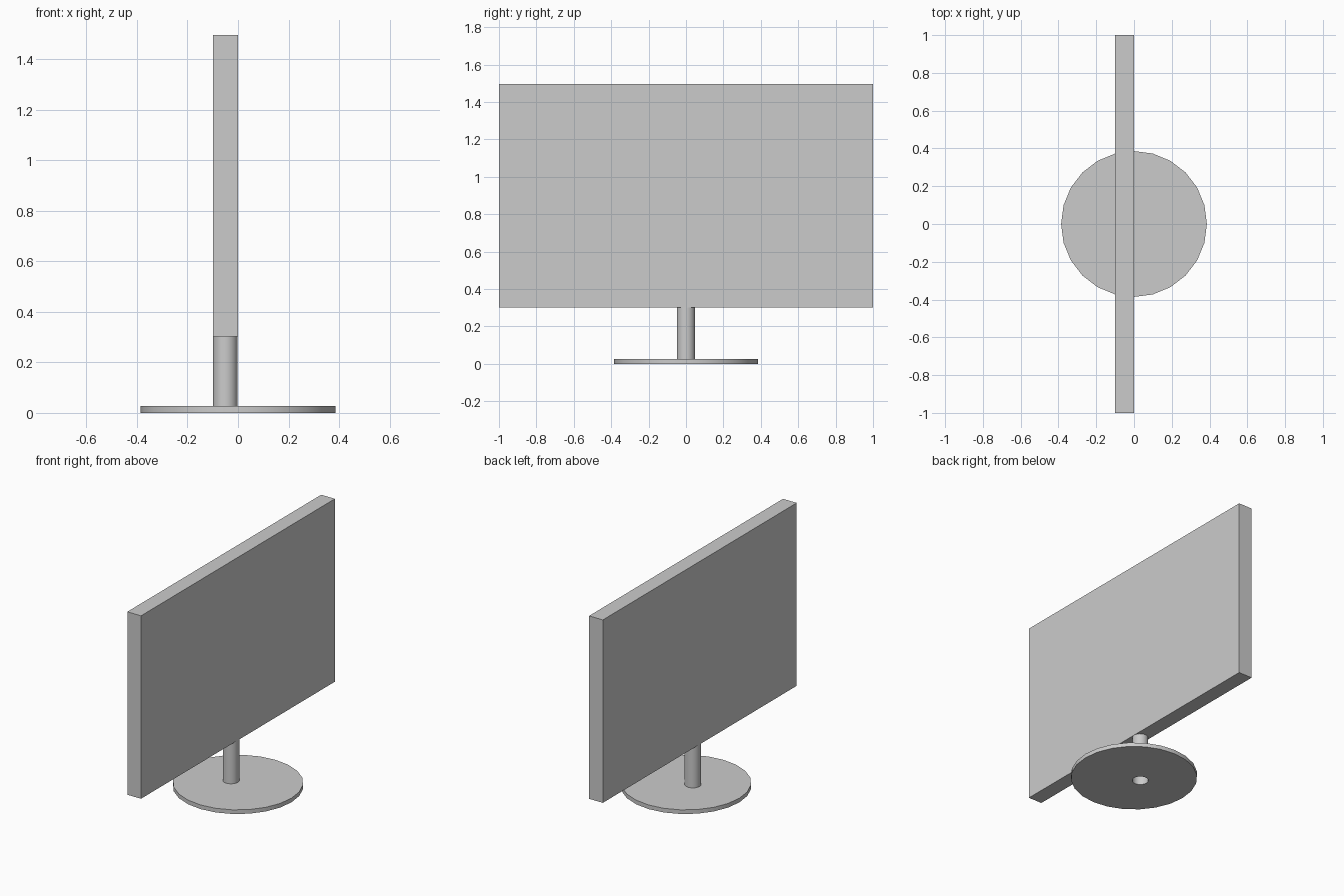
import bpy, bmesh, math
from mathutils import Vector

if "Cube" in bpy.data.objects:
    bpy.data.objects.remove(bpy.data.objects["Cube"])

grey = bpy.data.materials.new("plain grey")
grey.diffuse_color = (0.6, 0.6, 0.6, 1)
grey.use_nodes = True
grey.node_tree.nodes["Principled BSDF"].inputs["Base Color"].default_value = grey.diffuse_color

SIDES = 24
POLE_X, POLE_R = -0.05, 0.049
BASE_R, BASE_H = 0.386, 0.027
PANEL_Z0, PANEL_Z1 = 0.302, 1.496


def finish(name, bm, smooth=False):
    bmesh.ops.recalc_face_normals(bm, faces=bm.faces)
    mesh = bpy.data.meshes.new(name)
    bm.to_mesh(mesh)
    bm.free()
    mesh.materials.append(grey)
    obj = bpy.data.objects.new(name, mesh)
    bpy.context.collection.objects.link(obj)
    if smooth:
        bpy.ops.object.select_all(action='DESELECT')
        obj.select_set(True)
        bpy.context.view_layer.objects.active = obj
        bpy.ops.object.shade_smooth_by_angle(angle=math.radians(30))
    return obj


def ring(bm, x, radius, z):
    return [bm.verts.new((x + radius * math.cos(2 * math.pi * i / SIDES),
                          radius * math.sin(2 * math.pi * i / SIDES), z))
            for i in range(SIDES)]


def bridge(bm, a, b):
    for i in range(SIDES):
        j = (i + 1) % SIDES
        bm.faces.new((a[i], a[j], b[j], b[i]))


# Flat screen panel
bm = bmesh.new()
bmesh.ops.create_cube(bm, size=1)
bmesh.ops.scale(bm, vec=Vector((0.099, 2.0, PANEL_Z1 - PANEL_Z0)), verts=bm.verts)
bmesh.ops.translate(bm, vec=Vector((POLE_X, 0, (PANEL_Z0 + PANEL_Z1) / 2)), verts=bm.verts)
finish("screen_panel", bm)

# Round base with an off-centre hole under the pole
bm = bmesh.new()
loops = [ring(bm, 0, BASE_R, 0), ring(bm, 0, BASE_R, BASE_H),
         ring(bm, POLE_X, POLE_R, BASE_H), ring(bm, POLE_X, POLE_R, 0)]
for k in range(4):
    bridge(bm, loops[k], loops[(k + 1) % 4])
finish("round_base", bm, smooth=True)

# Hollow support pole, closed at the top
bm = bmesh.new()
low, high = ring(bm, POLE_X, POLE_R, BASE_H), ring(bm, POLE_X, POLE_R, PANEL_Z0)
bridge(bm, low, high)
bm.faces.new(high)
finish("support_pole", bm, smooth=True)
